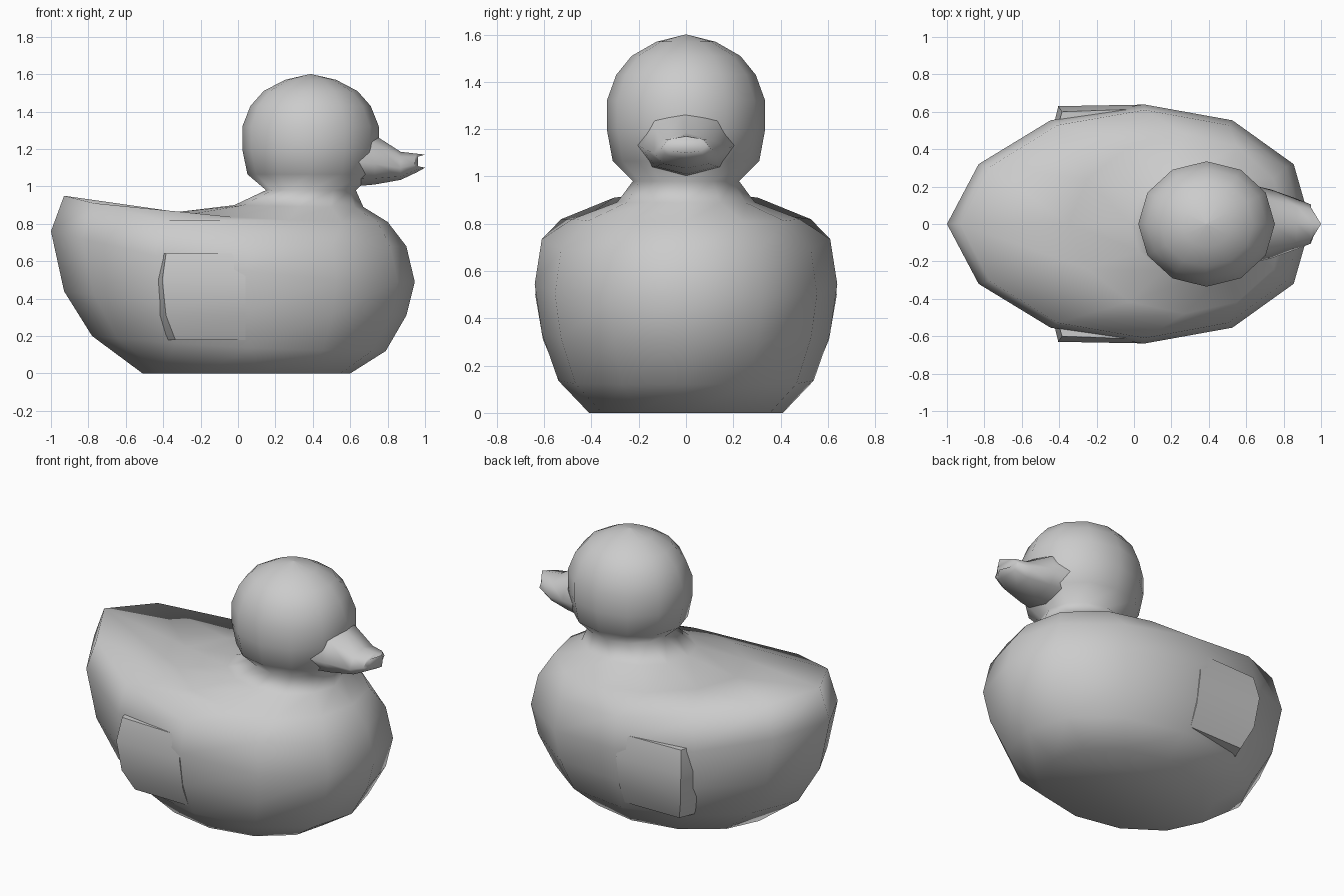
import bpy, math

old = bpy.data.objects.get("Cube")
if old:
    bpy.data.objects.remove(old, do_unlink=True)

grey = bpy.data.materials.new("plain grey")
grey.use_nodes = True
grey.diffuse_color = (0.6, 0.6, 0.6, 1)
grey.node_tree.nodes["Principled BSDF"].inputs["Base Color"].default_value = (0.6, 0.6, 0.6, 1)


def loft(name, rings, angle=180):
    """Skin a stack of equal-length closed rings, cap both ends, shade smooth."""
    n = len(rings[0])
    verts = [p for ring in rings for p in ring]
    faces = [tuple(range(n))[::-1], tuple(range(len(verts) - n, len(verts)))]
    for r in range(len(rings) - 1):
        for i in range(n):
            j = (i + 1) % n
            faces.append((r * n + i, r * n + j, r * n + n + j, r * n + n + i))
    mesh = bpy.data.meshes.new(name)
    mesh.from_pydata(verts, [], faces)
    mesh.materials.append(grey)
    ob = bpy.data.objects.new(name, mesh)
    bpy.context.collection.objects.link(ob)
    bpy.ops.object.select_all(action='DESELECT')
    ob.select_set(True)
    bpy.context.view_layer.objects.active = ob
    # consistent outward normals
    bpy.ops.object.mode_set(mode='EDIT')
    bpy.ops.mesh.select_all(action='SELECT')
    bpy.ops.mesh.normals_make_consistent(inside=False)
    bpy.ops.object.mode_set(mode='OBJECT')
    bpy.ops.object.shade_smooth_by_angle(angle=math.radians(angle))
    return ob


def hoop(x_front, z_front, x_back, z_back, width, shift=0.0):
    """Twelve-sided oval whose rear sweeps up to z_back."""
    pts = []
    for i in range(12):
        a = math.tau * i / 12
        t = (1 + math.cos(a)) / 2
        x = x_back + (x_front - x_back) * (t + shift * abs(math.sin(a)))
        z = z_front + (z_back - z_front) * (1 - t) ** 2.3
        pts.append((x, width * math.sin(a), z))
    return pts


# Body with upturned tail, neck and head in one skin
body = [
    (0.60, 0.00, -0.51, 0.00, 0.41),
    (0.79, 0.12, -0.78, 0.20, 0.54),
    (0.90, 0.31, -0.93, 0.44, 0.61),
    (0.945, 0.49, -1.00, 0.76, 0.64),
    (0.90, 0.68, -0.93, 0.95, 0.61),
    (0.80, 0.81, -0.35, 0.86, 0.48),
]
neck = [(0.67, 0.89, -0.02, 0.90, 0.29), (0.63, 0.98, 0.15, 0.98, 0.225)]
head = [(1.065, 0.31), (1.20, 0.335), (1.32, 0.335), (1.43, 0.295),
        (1.51, 0.23), (1.57, 0.125), (1.60, 0.005)]
rings = [hoop(*r, shift=0.04) for r in body] + [hoop(*r) for r in neck]
rings += [hoop(0.388 + r * 1.09, z, 0.388 - r * 1.09, z, r) for z, r in head]
loft("body_and_head", rings)

# Beak: flared at the face, flat and pointed at the tip
beak = []
for x, w, low, high, bow in [(0.62, 0.21, 1.00, 1.32, 0), (0.73, 0.185, 1.01, 1.275, 0),
                             (0.87, 0.135, 1.035, 1.185, 0), (0.955, 0.105, 1.075, 1.175, 0.01),
                             (1.0, 0.09, 1.10, 1.17, 0.055)]:
    mid = low + 0.42 * (high - low)
    ring = []
    for i in range(8):
        s, c = math.sin(math.tau * i / 8), math.cos(math.tau * i / 8)
        ring.append((x - bow * abs(c), w * c, mid + s * ((high - mid) if s > 0 else (mid - low))))
    beak.append(ring)
loft("beak", beak, 70)

# Wings: wedges that step out at the rear and fade into the sides
for name, side in (("left_wing", 1), ("right_wing", -1)):
    wing = []
    for z, x, y, y_front in [(0.18, -0.365, 0.545, 0.55), (0.31, -0.415, 0.605, 0.605),
                             (0.50, -0.435, 0.63, 0.638), (0.64, -0.415, 0.60, 0.615)]:
        wing.append([(x - 0.02, side * 0.42, z), (x + 0.03, side * y, z),
                     (0.04, side * y_front, z), (0.04, side * 0.42, z)])
    loft(name, wing, 50)
